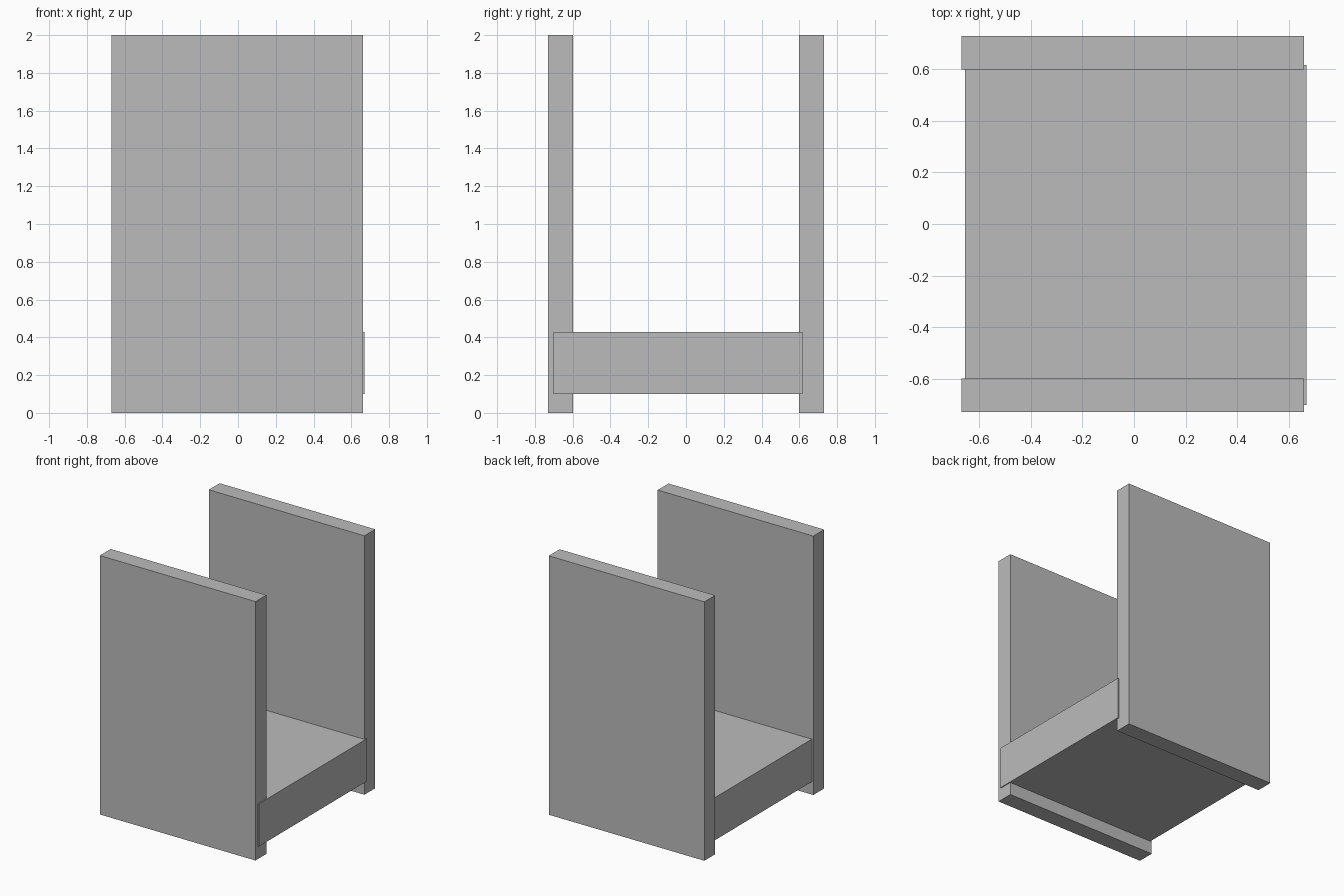
import bpy

if "Cube" in bpy.data.objects:
    bpy.data.objects.remove(bpy.data.objects["Cube"])

# Single flat grey for the whole piece
grey = bpy.data.materials.new("plain_grey")
grey.diffuse_color = (0.5, 0.5, 0.5, 1.0)
grey.use_nodes = True
grey.node_tree.nodes["Principled BSDF"].inputs["Base Color"].default_value = grey.diffuse_color


def box(name, x, y, z):
    """Axis-aligned box given its (min, max) range on each axis."""
    ranges = (x, y, z)
    bpy.ops.mesh.primitive_cube_add(
        size=1, location=[(a + b) / 2 for a, b in ranges])
    obj = bpy.context.object
    obj.name = obj.data.name = name
    obj.scale = [b - a for a, b in ranges]
    bpy.ops.object.transform_apply(location=False, rotation=False, scale=True)
    obj.data.materials.append(grey)
    return obj


# Tall upright panels at the front and back
box("front_panel", (-0.669, 0.661), (-0.731, -0.599), (0, 2))
box("back_panel", (-0.669, 0.661), (0.599, 0.731), (0, 2))

# Thick seat block, let into both panels and slightly proud on the right
box("seat_block", (-0.656, 0.669), (-0.702, 0.617), (0.099, 0.428))
